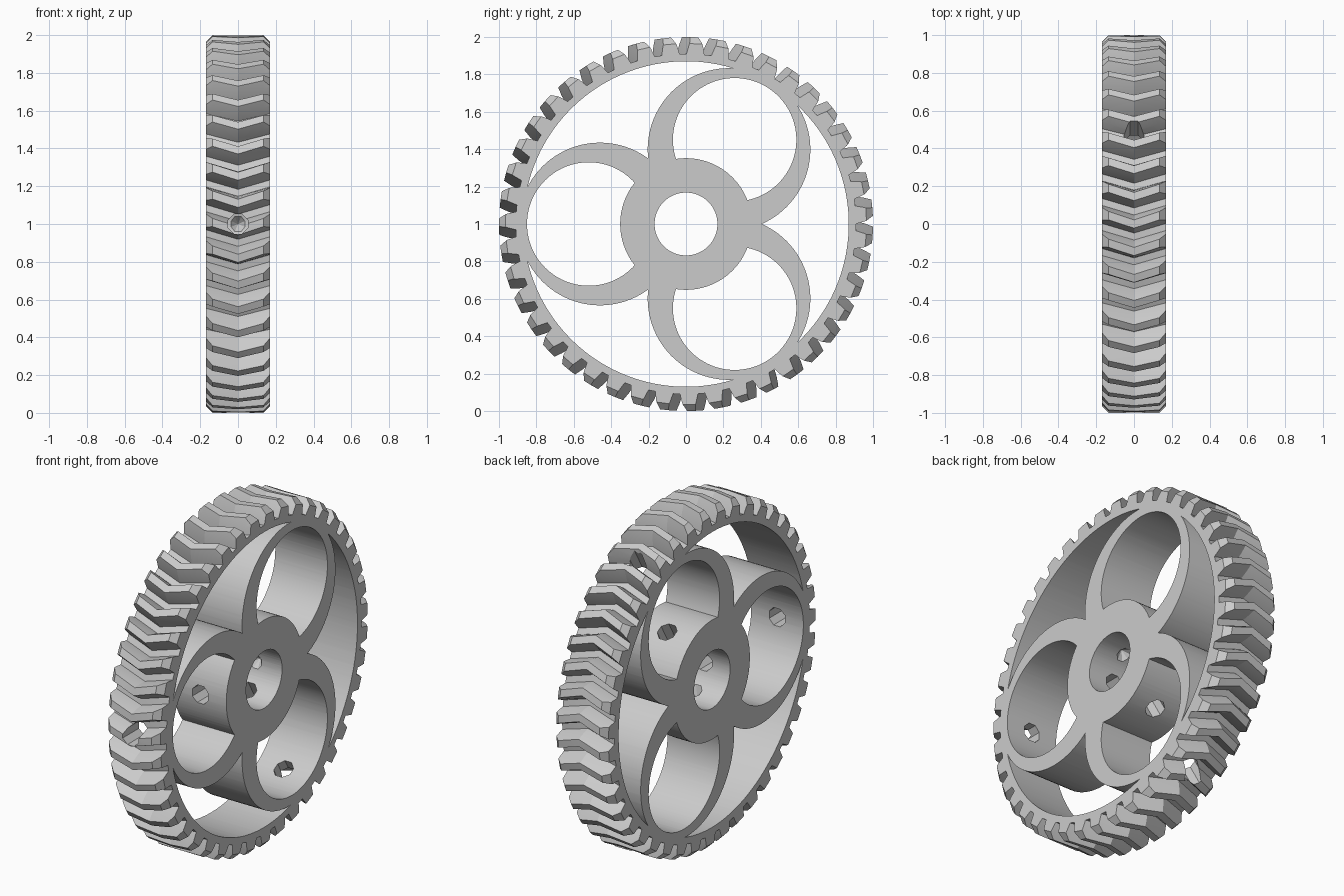
import bpy, bmesh
from math import pi, sin, cos, radians
from mathutils import Matrix

cube = bpy.data.objects.get("Cube")
if cube:
    bpy.data.objects.remove(cube, do_unlink=True)

TEETH = 43
HALF = 0.17            # half the gear width
CHAMFER = 0.035
ROOT, MID, TIP = 0.91, 0.955, 1.0
TWIST = radians(3.2)   # sweep of the tooth centre against its ends
PHASE = radians(86.8)
PITCH = 2 * pi / TEETH
SPOKES = [radians(a) for a in (60, 180, 300)]

grey = bpy.data.materials.new("light grey")
grey.use_nodes = True
grey.diffuse_color = (0.6, 0.6, 0.6, 1)
grey.node_tree.nodes["Principled BSDF"].inputs["Base Color"].default_value = (0.6, 0.6, 0.6, 1)


def make_object(name, bm):
    """Turn a closed bmesh into an object with outward normals."""
    bmesh.ops.recalc_face_normals(bm, faces=bm.faces)
    if bm.calc_volume(signed=True) < 0:
        bmesh.ops.reverse_faces(bm, faces=bm.faces)
    mesh = bpy.data.meshes.new(name)
    bm.to_mesh(mesh)
    bm.free()
    mesh.materials.append(grey)
    ob = bpy.data.objects.new(name, mesh)
    bpy.context.collection.objects.link(ob)
    return ob


def volume(mesh):
    bm = bmesh.new()
    bm.from_mesh(mesh)
    result = bm.calc_volume(signed=True)
    bm.free()
    return result


def disc(name, radius, length, angle=0, offset=0, sides=96):
    """Cylinder along x, its centre moved out from the axle at an angle."""
    bm = bmesh.new()
    place = Matrix.Translation((0, offset * cos(angle), offset * sin(angle)))
    bmesh.ops.create_cone(bm, cap_ends=True, segments=sides, radius1=radius,
                          radius2=radius, depth=length,
                          matrix=place @ Matrix.Rotation(pi / 2, 4, 'Y'))
    return make_object(name, bm)


def cut(target, cutter, keep=False):
    """Subtract the cutter, with a second solver if the first one fails."""
    before = volume(target.data)
    for solver in ('MANIFOLD', 'EXACT'):
        mod = target.modifiers.new("cut", 'BOOLEAN')
        mod.operation = 'DIFFERENCE'
        mod.solver = solver
        mod.object = cutter
        bpy.context.view_layer.update()
        graph = bpy.context.evaluated_depsgraph_get()
        mesh = bpy.data.meshes.new_from_object(target.evaluated_get(graph))
        target.modifiers.clear()
        if before * 0.05 < volume(mesh) < before * 0.9999:
            target.data = mesh
            break
    if not keep:
        bpy.data.objects.remove(cutter, do_unlink=True)


def drill(angle):
    """Radial drill with a pointed tip that dimples the far bore wall."""
    bm = bmesh.new()
    rings = []
    for r in (1.2, -0.15):
        rings.append([bm.verts.new((0.056 * cos(t), r, 0.056 * sin(t)))
                      for t in [(k + 0.5) * pi / 4 for k in range(8)]])
    point = bm.verts.new((0, -0.21, 0))
    bm.faces.new(rings[0])
    for k in range(8):
        n = (k + 1) % 8
        bm.faces.new((rings[0][k], rings[0][n], rings[1][n], rings[1][k]))
        bm.faces.new((rings[1][k], rings[1][n], point))
    bm.transform(Matrix.Rotation(angle, 4, 'X'))
    return make_object("drill", bm)


# Solid blank with herringbone teeth and chamfered tooth ends
bm = bmesh.new()
sections = []
for x in (-HALF, CHAMFER - HALF, 0, HALF - CHAMFER, HALF):
    top = TIP - CHAMFER if abs(x) == HALF else TIP
    top_half = 0.27 - 0.12 * (top - MID) / (TIP - MID)
    flank = [(0.36, ROOT), (0.27, MID), (top_half, top)]
    tooth = [(-w, r) for w, r in flank] + [(w, r) for w, r in reversed(flank)]
    turn = PHASE + TWIST * (1 - abs(x) / HALF)
    ring = []
    for i in range(TEETH):
        for w, r in tooth:
            a = turn + (i + w) * PITCH
            ring.append(bm.verts.new((x, r * cos(a), r * sin(a))))
    sections.append(ring)
hubs = [bm.verts.new((x, 0, 0)) for x in (-HALF, HALF)]
count = len(sections[0])
for k in range(count):
    n = (k + 1) % count
    for a, b in zip(sections, sections[1:]):
        bm.faces.new((a[k], a[n], b[n], b[k]))
    bm.faces.new((hubs[0], sections[0][n], sections[0][k]))
    bm.faces.new((hubs[1], sections[-1][k], sections[-1][n]))
bmesh.ops.triangulate(bm, faces=bm.faces)
gear = make_object("herringbone_gear", bm)

# Axle bore
cut(gear, disc("bore_cutter", 0.168, 0.5, sides=64))

# Open windows between the rim and the three round arms
window = disc("window_cutter", 0.87, 0.5, sides=160)
for s in SPOKES:
    cut(window, disc("arm", 0.435, 0.6, s, 0.46))
cut(gear, window)

# Round opening inside each arm, leaving the hub standing
hub = disc("hub", 0.352, 0.6)
for s in SPOKES:
    opening = disc("arm_opening", 0.33, 0.5, s, 0.52)
    cut(opening, hub, keep=True)
    cut(gear, opening)
bpy.data.objects.remove(hub, do_unlink=True)

# Radial screw holes
for s in SPOKES:
    cut(gear, drill(s))

# Stand the gear on the ground
gear.data.transform(Matrix.Translation((0, 0, 1)))
bpy.ops.object.select_all(action='DESELECT')
gear.select_set(True)
bpy.context.view_layer.objects.active = gear
bpy.ops.object.shade_smooth_by_angle(angle=radians(12))
